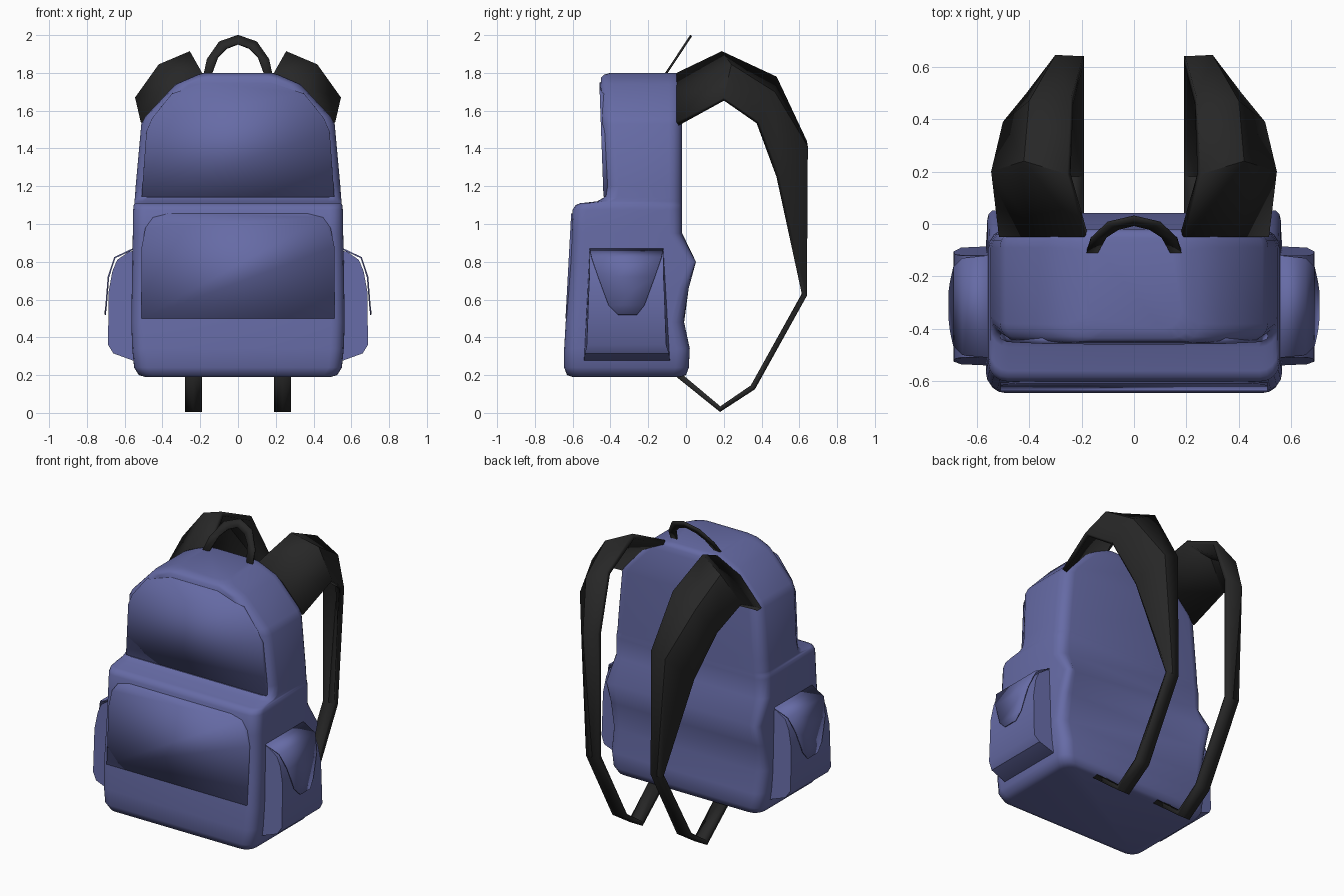
import bpy, math

if "Cube" in bpy.data.objects:
    bpy.data.objects.remove(bpy.data.objects["Cube"])

def material(name, rgb):
    m = bpy.data.materials.new(name)
    m.diffuse_color = (*rgb, 1)
    m.use_nodes = True
    m.node_tree.nodes["Principled BSDF"].inputs["Base Color"].default_value = m.diffuse_color
    return m

BLUE = material("blue fabric", (0.133, 0.147, 0.38))
BLACK = material("black webbing", (0.02, 0.02, 0.02))

def add(name, verts, faces, mat, angle=35, mirror=False, thick=0, offset=-1):
    """Make an object, optionally mirrored in x and thickened, with smooth-by-angle shading."""
    me = bpy.data.meshes.new(name)
    me.from_pydata(verts, [], faces)
    me.materials.append(mat)
    ob = bpy.data.objects.new(name, me)
    bpy.context.collection.objects.link(ob)
    if mirror:
        mod = ob.modifiers.new("mirror", 'MIRROR')
        mod.use_clip = True
    if thick:
        mod = ob.modifiers.new("thickness", 'SOLIDIFY')
        mod.thickness, mod.offset = thick, offset
    bpy.ops.object.select_all(action='DESELECT')
    ob.select_set(True)
    bpy.context.view_layer.objects.active = ob
    bpy.ops.object.shade_smooth_by_angle(angle=math.radians(angle))
    return ob

def grid_faces(rows, n, closed=False):
    """Quads joining consecutive rows of n points."""
    return [(r * n + i, r * n + (i + 1) % n, (r + 1) * n + (i + 1) % n, (r + 1) * n + i)
            for r in range(rows - 1) for i in range(n if closed else n - 1)]

def sheet(name, rows, mat, **kw):
    verts = [p for row in rows for p in row]
    return add(name, verts, grid_faces(len(rows), len(rows[0])), mat, **kw)

# Main body with front pocket: rounded rectangles stacked in z
def ring(z, hw, yf, yb, r=0.07, seg=4):
    pts = []
    for k, (cx, cy) in enumerate([(hw - r, yb - r), (r - hw, yb - r), (r - hw, yf + r), (hw - r, yf + r)]):
        for s in range(seg + 1):
            a = math.radians(90 * (k + s / seg))
            pts.append([cx + r * math.cos(a), cy + r * math.sin(a), z])
    # small tucks on the back edges beside the side pockets
    bulge = {0.8: 0.075, 0.66: 0.035}.get(z, 0)
    for p in pts:
        if p[1] > -0.1:
            p[1] += bulge * max(0, abs(p[0]) - 0.4) / 0.12
    return pts

SECTIONS = [(0.19, 0.49, -0.60, -0.03), (0.2, 0.525, -0.63, 0.0), (0.24, 0.55, -0.645, 0.015),
            (0.34, 0.56, -0.645, 0.02), (0.48, 0.565, -0.637, -0.01), (0.66, 0.562, -0.623, -0.015),
            (0.8, 0.56, -0.613, -0.015), (0.95, 0.557, -0.606, -0.02), (1.075, 0.555, -0.60, -0.02),
            (1.1, 0.552, -0.585, -0.02), (1.11, 0.548, -0.56, -0.02), (1.12, 0.548, -0.47, -0.02),
            (1.14, 0.546, -0.435, -0.02), (1.2, 0.542, -0.425, -0.02), (1.53, 0.512, -0.447, -0.02),
            (1.57, 0.49, -0.45, -0.02), (1.74, 0.33, -0.452, -0.02), (1.775, 0.25, -0.45, -0.022),
            (1.79, 0.215, -0.435, -0.03), (1.8, 0.18, -0.40, -0.05)]
rings = [ring(*s) for s in SECTIONS]
n = len(rings[0])
faces = grid_faces(len(rings), n, closed=True)
faces += [tuple(reversed(range(n))), tuple(range((len(rings) - 1) * n, len(rings) * n))]
add("body", [p for r in rings for p in r], faces, BLUE, angle=50)

# Front panels: slightly raised plates following the slope of the front
def panel(name, half, za, ya, zb, yb):
    outline = half + [(-x, z) for x, z in reversed(half)]
    verts = [(x, ya + (yb - ya) * (z - za) / (zb - za), z) for x, z in outline]
    add(name, verts, [tuple(range(len(verts)))], BLUE, thick=0.03)

panel("upper_front_panel", [(0.51, 1.145), (0.485, 1.49), (0.455, 1.56), (0.35, 1.69), (0.17, 1.75)],
      1.145, -0.437, 1.75, -0.459)
panel("lower_pocket_panel", [(0.51, 0.5), (0.51, 0.88), (0.49, 0.98), (0.45, 1.035), (0.37, 1.055)],
      0.5, -0.638, 1.055, -0.608)

# Side pockets: profile in x-z, with a y range at each point
POCKET = [(0.5, 0.86, -0.51, -0.12), (0.575, 0.855, -0.51, -0.12), (0.64, 0.81, -0.51, -0.12),
          (0.665, 0.75, -0.51, -0.12), (0.685, 0.64, -0.515, -0.115), (0.688, 0.36, -0.525, -0.105),
          (0.66, 0.315, -0.535, -0.09), (0.55, 0.275, -0.54, -0.085), (0.5, 0.275, -0.54, -0.085)]
m = len(POCKET)
verts = [(x, y1, z) for x, z, y0, y1 in POCKET] + [(x, y0, z) for x, z, y0, y1 in POCKET]
faces = [(i, i + m, (i + 1) % m + m, (i + 1) % m) for i in range(m)]
faces = faces + [tuple(range(m)), tuple(reversed(range(m, 2 * m)))]
add("side_pockets", verts, faces, BLUE, mirror=True)

# Side pocket flaps
FLAP = [(0.56, 0.87, -0.51, -0.12), (0.655, 0.825, -0.5, -0.13), (0.69, 0.72, -0.465, -0.165),
        (0.702, 0.57, -0.41, -0.22), (0.708, 0.52, -0.36, -0.26)]
sheet("side_pocket_flaps", [[(x, y1, z), (x, y0, z)] for x, z, y0, y1 in FLAP], BLUE,
      mirror=True, thick=0.008)

# Shoulder straps: wide padded top narrowing to webbing that loops under the bag
STRAP = [[(0.19, -0.05, 1.80), (0.36, -0.05, 1.715), (0.515, -0.05, 1.54)],
         [(0.255, 0.19, 1.915), (0.42, 0.24, 1.845), (0.545, 0.2, 1.67)],
         [(0.24, 0.48, 1.78), (0.40, 0.47, 1.70), (0.5, 0.39, 1.54)],
         [(0.195, 0.64, 1.44), (0.30, 0.645, 1.41), (0.41, 0.5, 1.25)]]
for y, z in [(0.64, 0.62), (0.365, 0.125), (0.18, 0.005), (-0.05, 0.19)]:
    STRAP.append([(0.19, y, z), (0.235, y, z), (0.28, y, z)])
sheet("shoulder_straps", STRAP, BLACK, mirror=True, thick=0.03)

# Carry handle: flat ribbon arch leaning backwards
def lean(x, z):
    return (x, -0.11 + 0.66 * (z - 1.79), z)

OUTER = [(0.182, 1.79), (0.165, 1.87), (0.1, 1.963), (0, 1.998)]
INNER = [(0.14, 1.79), (0.105, 1.885), (0.06, 1.93), (0, 1.953)]
sheet("carry_handle", [[lean(*a), lean(*b)] for a, b in zip(OUTER, INNER)], BLACK,
      mirror=True, thick=0.012, offset=0)
